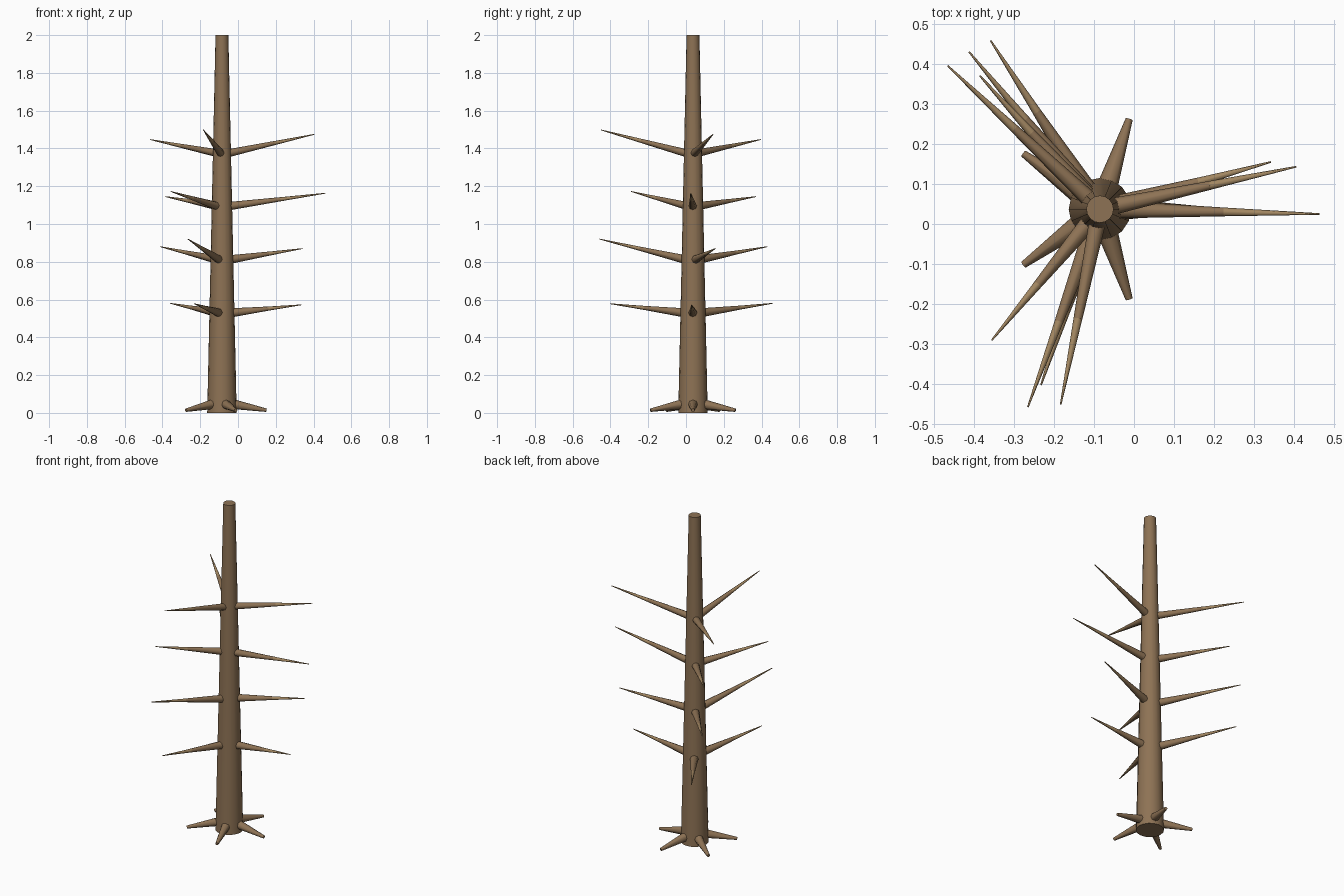
import bpy, math
from mathutils import Vector

if "Cube" in bpy.data.objects:
    bpy.data.objects.remove(bpy.data.objects["Cube"])

AX, AY = -0.085, 0.037            # trunk axis
R_BASE, R_TOP, HEIGHT = 0.078, 0.034, 2.0


def material(name, rgb):
    m = bpy.data.materials.new(name)
    m.diffuse_color = (*rgb, 1)
    m.use_nodes = True
    m.node_tree.nodes["Principled BSDF"].inputs["Base Color"].default_value = m.diffuse_color
    return m


bark = material("bark", (0.27, 0.17, 0.09))
twig = material("twig_wood", (0.36, 0.24, 0.12))


def tapered(name, a, b, r1, r2, sides, mat):
    """Tapered cylinder running from a to b."""
    a, b = Vector(a), Vector(b)
    d = b - a
    bpy.ops.mesh.primitive_cone_add(vertices=sides, radius1=r1, radius2=r2,
                                    depth=d.length, location=(a + b) / 2)
    o = bpy.context.object
    o.name = name
    o.rotation_euler = d.to_track_quat('Z', 'Y').to_euler()
    o.data.materials.append(mat)
    bpy.ops.object.shade_smooth_by_angle(angle=math.radians(50))
    return o


# Trunk
tapered("trunk", (AX, AY, 0), (AX, AY, HEIGHT), R_BASE, R_TOP, 16, bark)

# Five roots splayed around the base
for i in range(5):
    a = math.radians(72 * i)
    c, s = math.cos(a), math.sin(a)
    tapered(f"root_{i + 1}", (AX + 0.05 * c, AY + 0.05 * s, 0.048),
            (AX + 0.236 * c, AY + 0.236 * s, 0.014), 0.027, 0.009, 8, bark)

# Four whorls of three branches: height at the trunk, then the branch tips
whorls = [
    (0.53, [(0.335, 0.03, 0.572), (-0.358, 0.458, 0.58), (-0.232, -0.402, 0.578)]),
    (0.812, [(0.342, 0.155, 0.87), (-0.412, 0.43, 0.88), (-0.265, -0.457, 0.92)]),
    (1.095, [(0.463, 0.025, 1.163), (-0.385, 0.37, 1.145), (-0.355, -0.29, 1.172)]),
    (1.375, [(0.405, 0.143, 1.475), (-0.465, 0.395, 1.447), (-0.183, -0.45, 1.498)]),
]
for lv, (z, tips) in enumerate(whorls, 1):
    trunk_r = R_BASE + (R_TOP - R_BASE) * z / HEIGHT
    for k, tip in enumerate(tips, 1):
        tip = Vector(tip)
        out = Vector((tip.x - AX, tip.y - AY, 0)).normalized()
        start = Vector((AX, AY, z)) + out * trunk_r * 0.75
        mid = start.lerp(tip, 0.53)
        r = 0.025 - 0.001 * lv
        tapered(f"branch_{lv}_{k}", start, mid, r, 0.011, 8, bark)
        tapered(f"twig_{lv}_{k}", start.lerp(tip, 0.5), tip, 0.0115, 0.002, 8, twig)
